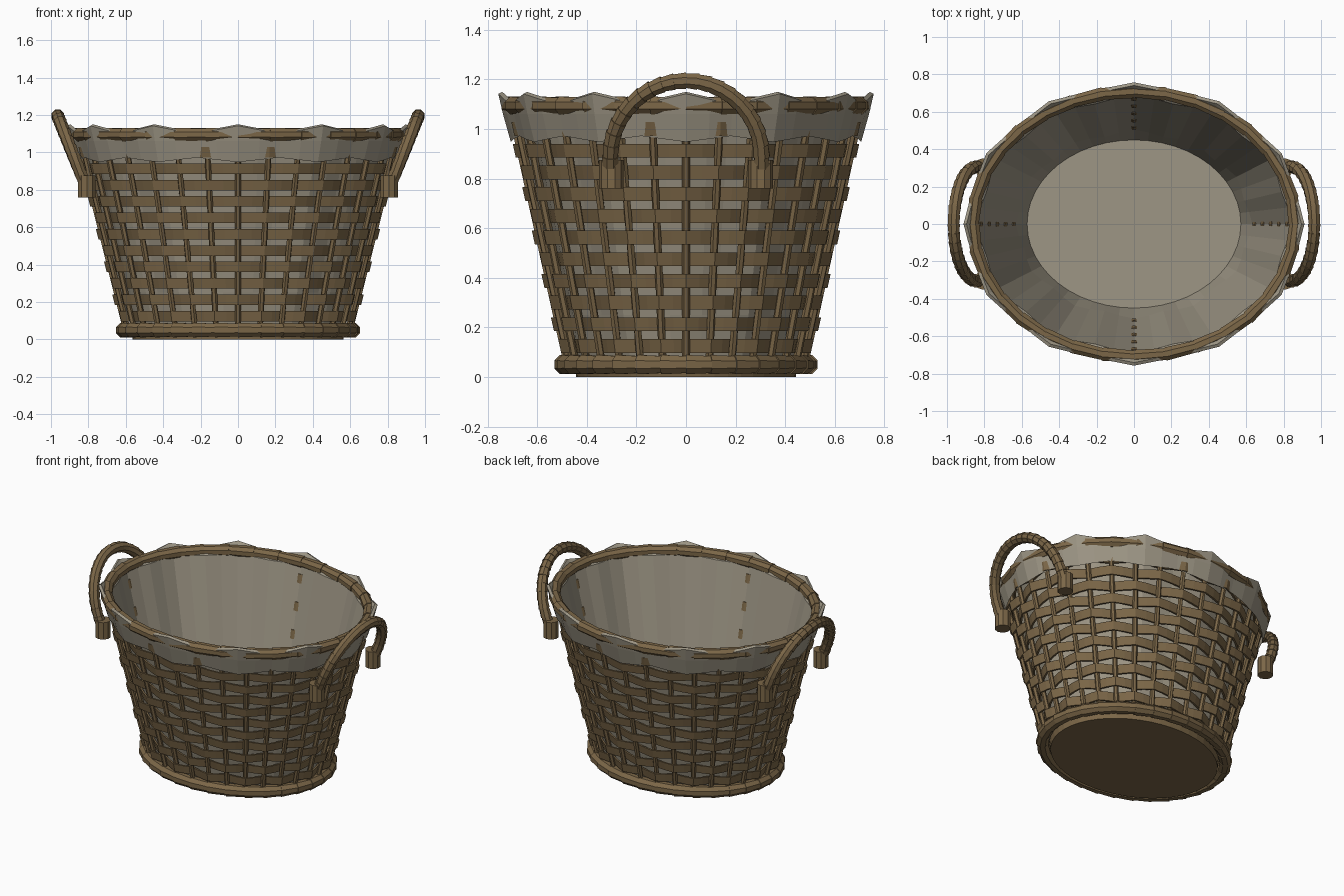
import bpy
from math import sin, cos, pi, tau
from mathutils import Vector

if "Cube" in bpy.data.objects:
    bpy.data.objects.remove(bpy.data.objects["Cube"])


def material(name, rgb):
    m = bpy.data.materials.new(name)
    m.use_nodes = True
    m.diffuse_color = (*rgb, 1)
    m.node_tree.nodes["Principled BSDF"].inputs["Base Color"].default_value = (*rgb, 1)
    return m


WICKER = material("wicker brown", (0.20, 0.135, 0.064))
CLOTH = material("linen beige", (0.34, 0.305, 0.235))

STAKES = 32
ROWS = 11


def wall(a, z, off=0.0):
    """Point on the flaring oval wall at angle a and height z."""
    return Vector(((0.588 + 0.25 * z + off) * cos(a), (0.468 + 0.22 * z + off) * sin(a), z))


def loft(rings, loop=False, caps=False, tube=True):
    """Vertices and faces joining a list of equal rings."""
    n, k = len(rings[0]), len(rings)
    verts = [p for ring in rings for p in ring]
    faces = []
    for i in range(k if loop else k - 1):
        j = (i + 1) % k
        for s in range(n if tube else n - 1):
            t = (s + 1) % n
            faces.append((i * n + s, i * n + t, j * n + t, j * n + s))
    if caps:
        faces.append(tuple(reversed(range(n))))
        faces.append(tuple(range((k - 1) * n, k * n)))
    return verts, faces


def build(name, parts, mat):
    """One mesh object from several lofts."""
    verts, faces = [], []
    for v, f in parts:
        base = len(verts)
        verts += v
        faces += [tuple(i + base for i in face) for face in f]
    mesh = bpy.data.meshes.new(name)
    mesh.from_pydata(verts, [], faces)
    mesh.materials.append(mat)
    obj = bpy.data.objects.new(name, mesh)
    bpy.context.collection.objects.link(obj)
    return obj


def cane(path, r, ref, sides=8, loop=False, taper=0.88):
    """Cane along a path, each length tapering into the next."""
    ref = Vector(ref)
    n = len(path)
    rings = []
    for i in range(n if loop else n - 1):
        for j, rad in ((i, r), ((i + 1) % n, r * taper)):
            before = path[j - 1] if loop or j > 0 else path[j]
            after = path[(j + 1) % n] if loop or j < n - 1 else path[j]
            t = (after - before).normalized()
            u = (ref - t * ref.dot(t)).normalized()
            v = t.cross(u)
            rings.append([path[j] + rad * (u * cos(q) + v * sin(q))
                          for q in (tau * (s + 0.5) / sides for s in range(sides))])
    return loft(rings, loop, not loop)


def oval(z, off, count):
    return [wall(tau * i / count, z, off) for i in range(count)]


# Upright stakes
build("stakes", [cane([wall(tau * i / STAKES, 0.05), wall(tau * i / STAKES, 1.08)],
                      0.016, (cos(tau * i / STAKES), sin(tau * i / STAKES), 0), 6, taper=1)
                 for i in range(STAKES)], WICKER)

# Flat strips woven over and under the stakes
strips = []
for row in range(ROWS):
    z = 0.125 + 0.0875 * row
    side = 1 if row % 2 else -1
    rings = []
    for i in range(STAKES * 2):
        a = tau * i / (STAKES * 2)
        off = side * 0.018 * cos(a * STAKES / 2)
        rings.append([wall(a, z + h, off + d) for d, h in
                      ((-0.006, -0.028), (0.006, -0.028), (0.006, 0.028), (-0.006, 0.028))])
    strips.append(loft(rings, loop=True))
build("woven_strips", strips, WICKER)

# Wrapped rim and foot ring
build("rim", [cane(oval(1.095, 0, STAKES), 0.039, (0, 0, 1), loop=True)], WICKER)
build("foot_ring", [cane(oval(0.05, 0.013, STAKES), 0.042, (0, 0, 1), loop=True)], WICKER)

# Bottom board
build("bottom_board", [loft([oval(0, -0.025, 48), oval(0.05, -0.03, 48)], caps=True)], WICKER)

# Cloth lining with a scalloped fold over the rim
PLEATS = 12
lining = []
for i in range(PLEATS * 4):
    a = tau * i / (PLEATS * 4)
    c = cos(a * PLEATS)
    profile = ((-0.034, 0.07), (-0.03 + 0.012 * c, 0.25), (-0.03 + 0.012 * c, 1.08),
               (0.008 + 0.012 * c, 1.128 + 0.022 * c), (0.026 + 0.012 * c, 1.12 + 0.022 * c),
               (0.027 + 0.01 * c, 1.06), (0.022 + 0.008 * c, 0.96 - 0.012 * c))
    lining.append([wall(a, z, off) for off, z in profile])
verts, faces = loft(lining, loop=True, tube=False)
faces.append(tuple(range(0, len(verts), len(lining[0]))))
build("cloth_lining", [(verts, faces)], CLOTH)

# Arched handles with end cuffs, one on each side
for name, s in (("left", 1), ("right", -1)):
    yz = [(0.305, 0.82)]
    yz += [(0.305 * cos(pi * i / 20), 0.89 + 0.305 * sin(pi * i / 20)) for i in range(21)]
    yz += [(-0.305, 0.82)]
    path = [Vector((s * (0.842 + 0.4 * (z - 0.89)), y, z)) for y, z in yz]
    build(name + "_handle", [cane(path, 0.036, (1, 0, 0))], WICKER)
    build(name + "_handle_cuffs",
          [cane([Vector((s * 0.808, y, 0.76)), Vector((s * 0.808, y, 0.875))],
                0.049, (1, 0, 0), 10, taper=1) for y in (-0.302, 0.302)], WICKER)

# Consistent outward faces
import bmesh
for obj in bpy.context.collection.objects:
    if obj.type == "MESH" and obj.name != "cloth_lining":
        bm = bmesh.new()
        bm.from_mesh(obj.data)
        bmesh.ops.recalc_face_normals(bm, faces=bm.faces)
        bm.to_mesh(obj.data)
        bm.free()
